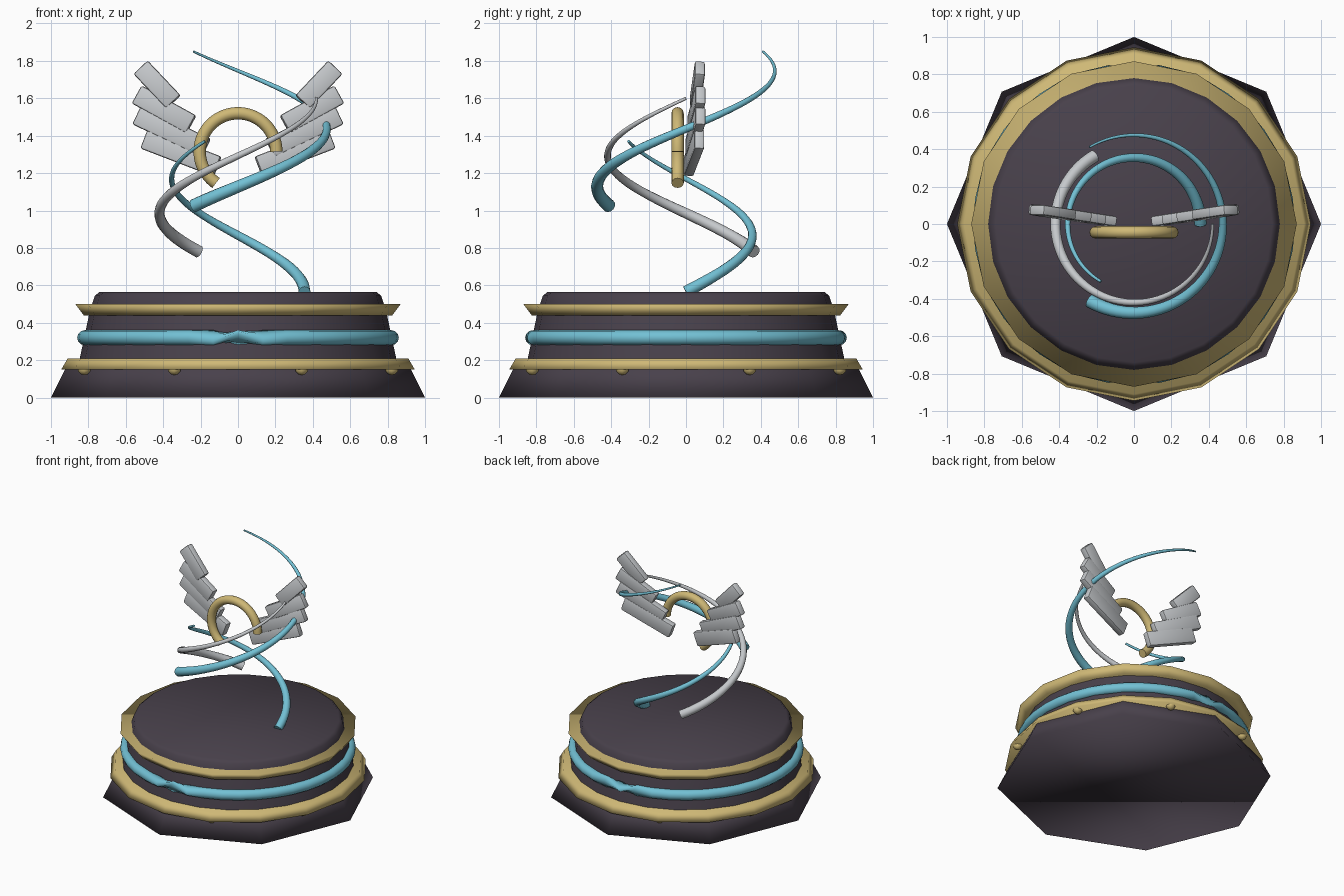
import bpy, bmesh
from math import radians, cos, sin
from mathutils import Vector, Matrix

cube = bpy.data.objects.get("Cube")
if cube:
    bpy.data.objects.remove(cube, do_unlink=True)


def material(name, rgb):
    m = bpy.data.materials.new(name)
    m.use_nodes = True
    m.diffuse_color = (*rgb, 1)
    bsdf = next(n for n in m.node_tree.nodes if n.type == 'BSDF_PRINCIPLED')
    bsdf.inputs["Base Color"].default_value = (*rgb, 1)
    return m


DARK = material("dark plum", (0.065, 0.052, 0.07))
GOLD = material("gold", (0.62, 0.48, 0.18))
TEAL = material("teal", (0.17, 0.53, 0.66))
SILVER = material("silver", (0.56, 0.58, 0.6))


def finish(name, bm, mat, angle=None):
    """Turn a bmesh into an object, smooth all over or up to an angle."""
    bmesh.ops.recalc_face_normals(bm, faces=bm.faces)
    for f in bm.faces:
        f.smooth = True
    if angle:
        for e in bm.edges:
            if len(e.link_faces) == 2 and e.calc_face_angle() > radians(angle):
                e.smooth = False
    mesh = bpy.data.meshes.new(name)
    bm.to_mesh(mesh)
    bm.free()
    mesh.materials.append(mat)
    obj = bpy.data.objects.new(name, mesh)
    bpy.context.collection.objects.link(obj)
    return obj


def lathe(name, profile, sides, mat, angle=None):
    """Closed solid of revolution from (radius, z) points."""
    bm = bmesh.new()
    rings = []
    for r, z in profile:
        turn = [radians(360 * i / sides) for i in range(sides)]
        rings.append([bm.verts.new((r * cos(a), r * sin(a), z)) for a in turn])
    for lo, hi in zip(rings, rings[1:]):
        for i in range(sides):
            j = (i + 1) % sides
            bm.faces.new((lo[i], lo[j], hi[j], hi[i]))
    bm.faces.new(rings[0][::-1])
    bm.faces.new(rings[-1])
    return finish(name, bm, mat, angle)


def tube(name, points, r0, r1, mat, sides=12, closed=False):
    """Round tube along points, tapering from r0 to r1."""
    bm = bmesh.new()
    n = len(points)
    rings = []
    for i, p in enumerate(points):
        if closed:
            d = points[(i + 1) % n] - points[i - 1]
        else:
            d = points[min(i + 1, n - 1)] - points[max(i - 1, 0)]
        d.normalize()
        ref = Vector((0, 1, 0)) if abs(d.y) < 1e-6 else Vector((0, 0, 1))
        u = d.cross(ref).normalized()
        v = d.cross(u)
        r = r0 + (r1 - r0) * i / (n - 1)
        turn = [radians(360 * k / sides) for k in range(sides)]
        rings.append([bm.verts.new(p + u * r * cos(a) + v * r * sin(a)) for a in turn])
    pairs = list(zip(rings, rings[1:]))
    if closed:
        pairs.append((rings[-1], rings[0]))
    else:
        bm.faces.new(rings[0])
        bm.faces.new(rings[-1])
    for lo, hi in pairs:
        for k in range(sides):
            j = (k + 1) % sides
            bm.faces.new((lo[k], lo[j], hi[j], hi[k]))
    return finish(name, bm, mat, 50)


def helix(name, radius, start, z0, z1, r0, r1, mat, steps=60):
    """Tapered ribbon climbing two thirds of a turn."""
    pts = []
    for i in range(steps + 1):
        t = i / steps
        a = radians(start + 240 * t)
        pts.append(Vector((radius * cos(a), radius * sin(a), z0 + (z1 - z0) * t)))
    tube(name, pts, r0, r1, mat)


# Pedestal: octagonal foot, round drum and trims
lathe("pedestal_foot", [(1, 0), (0.9, 0.2)], 8, DARK)
lathe("pedestal_drum", [(0.85, 0.19), (0.795, 0.45), (0.78, 0.5), (0.765, 0.545), (0.74, 0.565)],
      24, DARK, 50)
lathe("lower_trim", [(0.945, 0.15), (0.91, 0.21)], 16, GOLD)
lathe("upper_trim", [(0.825, 0.44), (0.87, 0.5)], 16, GOLD)

# Glowing band around the drum
band = [Vector((0.82 * cos(radians(a)), 0.82 * sin(radians(a)), 0.32)) for a in range(0, 360, 9)]
tube("drum_band", band, 0.04, 0.04, TEAL, closed=True)

# Studs below the lower trim
bm = bmesh.new()
for i in range(8):
    a = radians(22.5 + 45 * i)
    bmesh.ops.create_uvsphere(bm, u_segments=8, v_segments=6, radius=0.036,
                              matrix=Matrix.Translation((0.89 * cos(a), 0.89 * sin(a), 0.156)))
finish("trim_studs", bm, GOLD)

# Spiralling ribbons
helix("lower_ribbon", 0.355, 0, 0.565, 1.37, 0.032, 0.008, TEAL)
helix("middle_ribbon", 0.42, 120, 0.78, 1.6, 0.034, 0.008, SILVER)
helix("upper_ribbon", 0.475, 240, 1.025, 1.85, 0.036, 0.006, TEAL)

# Open golden ring between the wings
arc = [Vector((0.205 * cos(radians(a)), -0.045, 1.315 + 0.205 * sin(radians(a))))
       for a in range(0, 236, 5)]
tube("open_ring", arc, 0.033, 0.033, GOLD)


def feather(name, side, outer, inner, width):
    """Softly bevelled slab between two (x, z) ends."""
    def place(p):
        return Vector((side * p[0], 0.012 + 0.15 * (p[0] - 0.1), p[1]))
    a, b = place(outer), place(inner)
    x = (b - a).normalized()
    z = x.cross(Vector((0, 1, 0))).normalized()
    y = z.cross(x)
    m = Matrix((x, y, z)).transposed().to_4x4()
    m.translation = (a + b) / 2
    bm = bmesh.new()
    bmesh.ops.create_cube(bm, size=1)
    bmesh.ops.scale(bm, vec=((b - a).length, 0.055, width), verts=bm.verts)
    bmesh.ops.bevel(bm, geom=bm.edges[:], offset=0.012, segments=2,
                    profile=0.5, affect='EDGES')
    bm.transform(m)
    finish(name, bm, SILVER, 40)


# Wings: four feathers each side, top to bottom
FEATHERS = [((0.52, 1.765), (0.345, 1.58), 0.105),
            ((0.54, 1.62), (0.25, 1.46), 0.11),
            ((0.54, 1.51), (0.17, 1.335), 0.11),
            ((0.5, 1.385), (0.11, 1.235), 0.115)]
for label, side in (("left", 1), ("right", -1)):
    for i, (outer, inner, width) in enumerate(FEATHERS):
        feather(f"{label}_wing_feather_{i + 1}", side, outer, inner, width)
